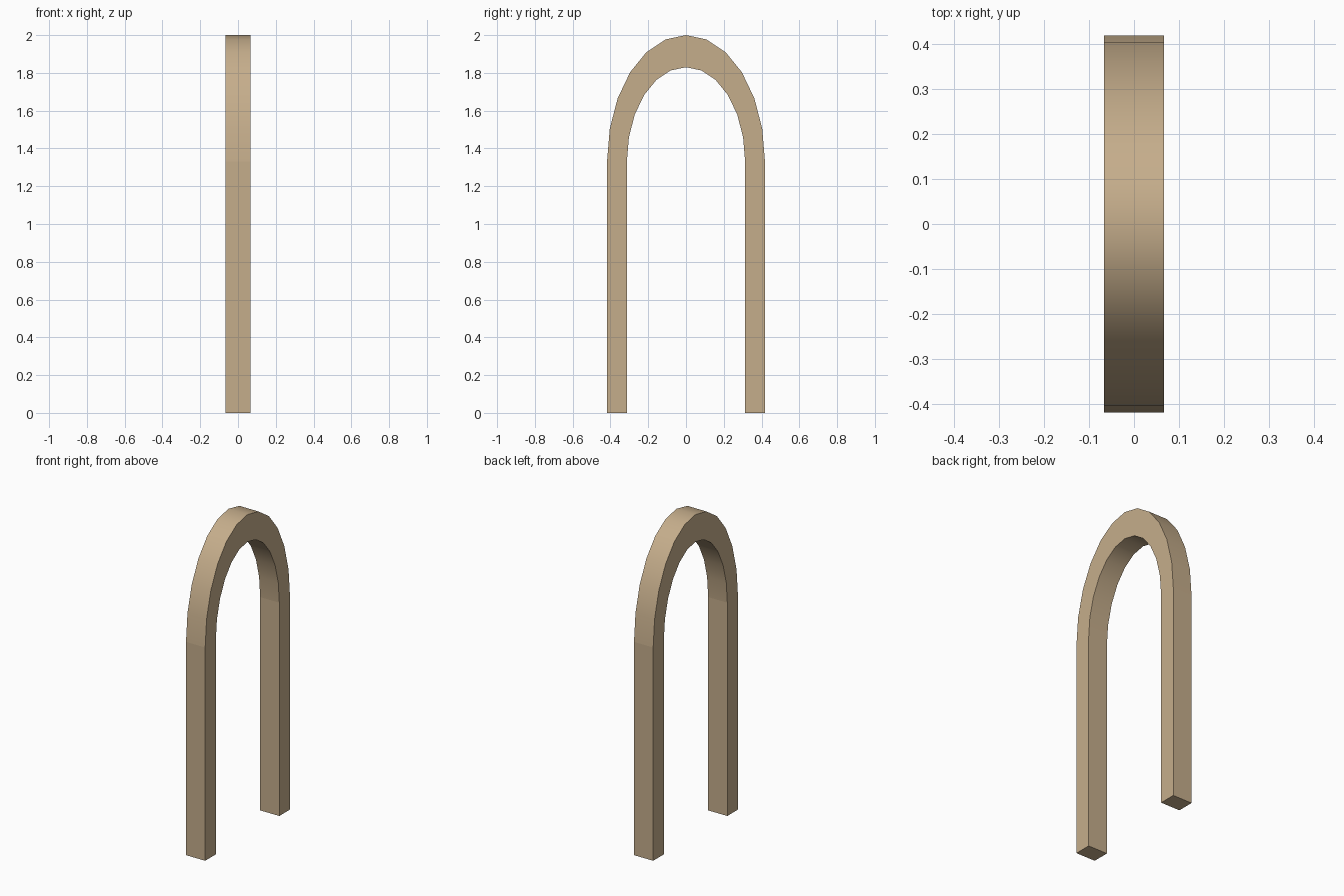
import bpy, bmesh
from math import sin, cos, pi, radians

cube = bpy.data.objects.get("Cube")
if cube:
    bpy.data.objects.remove(cube, do_unlink=True)

HALF_DEPTH = 0.066          # half thickness along x
OUTER, INNER = 0.418, 0.313 # half spans along y
SPRING = 1.33               # height where the curve starts
OUTER_RISE, INNER_RISE = 0.67, 0.50
SEGMENTS = 12

stone = bpy.data.materials.new("warm tan stone")
stone.use_nodes = True
colour = (0.56, 0.42, 0.26, 1)
stone.diffuse_color = colour
stone.node_tree.nodes["Principled BSDF"].inputs["Base Color"].default_value = colour


def sweep(name, stations, caps):
    """Join rectangular sections, each given by an outer and inner (y, z)."""
    bm = bmesh.new()
    rings = []
    for outer, inner in stations:
        corners = [(-1, outer), (1, outer), (1, inner), (-1, inner)]
        rings.append([bm.verts.new((s * HALF_DEPTH, y, z)) for s, (y, z) in corners])
    for a, b in zip(rings, rings[1:]):
        for i in range(4):
            j = (i + 1) % 4
            bm.faces.new((a[i], a[j], b[j], b[i]))
    if caps:
        bm.faces.new(rings[0])
        bm.faces.new(rings[-1])
    bmesh.ops.recalc_face_normals(bm, faces=bm.faces)
    mesh = bpy.data.meshes.new(name)
    bm.to_mesh(mesh)
    bm.free()
    mesh.materials.append(stone)
    obj = bpy.data.objects.new(name, mesh)
    bpy.context.collection.objects.link(obj)
    return obj


# Straight legs
for name, side in (("front_leg", -1), ("back_leg", 1)):
    sweep(name, [((side * OUTER, z), (side * INNER, z)) for z in (0, SPRING)], True)

# Elliptical arch, thicker at the crown, open where it meets the legs
angles = [pi * i / SEGMENTS for i in range(SEGMENTS + 1)]
arch = sweep("arch", [((OUTER * cos(t), SPRING + OUTER_RISE * sin(t)),
                       (INNER * cos(t), SPRING + INNER_RISE * sin(t)))
                      for t in angles], False)
bpy.ops.object.select_all(action='DESELECT')
arch.select_set(True)
bpy.context.view_layer.objects.active = arch
bpy.ops.object.shade_smooth_by_angle(angle=radians(35))
